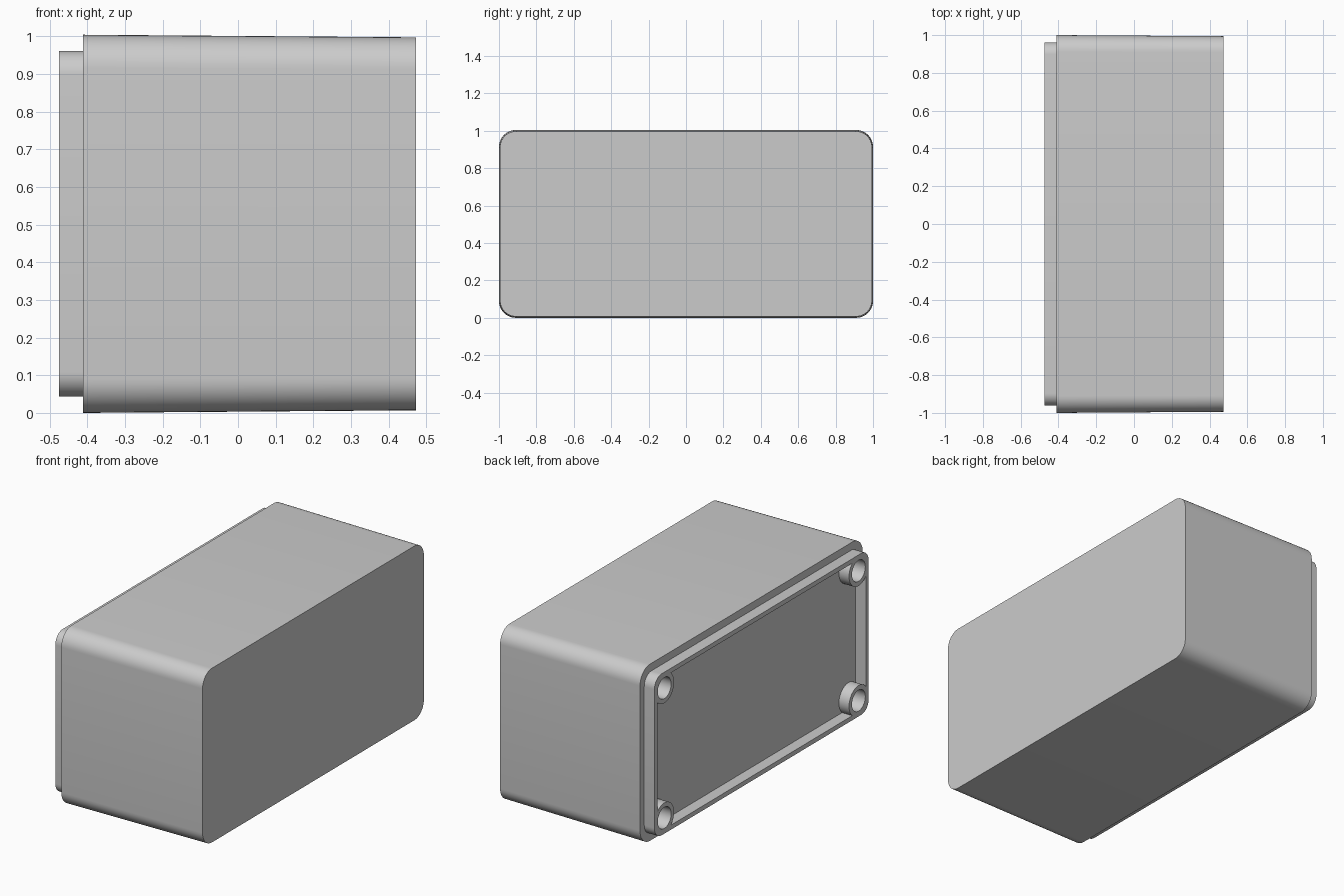
import bpy, bmesh, math
from mathutils import Matrix, Vector

cube = bpy.data.objects.get("Cube")
if cube:
    bpy.data.objects.remove(cube, do_unlink=True)

MID_Z = 0.502
RIM_X, LIP_X, END_X = -0.411, -0.475, 0.473

grey = bpy.data.materials.new("light grey plastic")
grey.use_nodes = True
colour = (0.6, 0.6, 0.6, 1)
grey.diffuse_color = colour
grey.node_tree.nodes["Principled BSDF"].inputs["Base Color"].default_value = colour


def rounded_ring(bm, x, half_y, half_z, radius, steps=10):
    """Rounded rectangle of vertices in the plane at x."""
    ring = []
    for quarter, (sy, sz) in enumerate([(1, 1), (-1, 1), (-1, -1), (1, -1)]):
        for i in range(steps + 1):
            a = (quarter + i / steps) * math.pi / 2
            y = sy * (half_y - radius) + radius * math.cos(a)
            z = sz * (half_z - radius) + radius * math.sin(a)
            ring.append(bm.verts.new((x, y, MID_Z + z)))
    return ring


def make_object(name, bm):
    bmesh.ops.recalc_face_normals(bm, faces=bm.faces)
    mesh = bpy.data.meshes.new(name)
    bm.to_mesh(mesh)
    bm.free()
    mesh.materials.append(grey)
    obj = bpy.data.objects.new(name, mesh)
    bpy.context.collection.objects.link(obj)
    return obj


def corner_cylinders(name, radius, x0, x1):
    """One cylinder along x in each corner."""
    bm = bmesh.new()
    for sy in (-1, 1):
        for sz in (-1, 1):
            place = Matrix.Translation(Vector(((x0 + x1) / 2, sy * 0.872, MID_Z + sz * 0.369)))
            bmesh.ops.create_cone(bm, cap_ends=True, segments=32, radius1=radius, radius2=radius,
                                  depth=x1 - x0, matrix=place @ Matrix.Rotation(math.pi / 2, 4, 'Y'))
    obj = make_object(name, bm)
    obj.hide_render = True
    return obj


# Tapered housing with a stepped lip and shallow recess on the open side
bm = bmesh.new()
rings = [rounded_ring(bm, *section) for section in (
    (END_X, 0.994, 0.495, 0.085),
    (RIM_X, 1.0, 0.502, 0.09),
    (RIM_X, 0.962, 0.459, 0.065),
    (LIP_X, 0.962, 0.459, 0.065),
    (LIP_X, 0.936, 0.433, 0.04),
    (RIM_X, 0.936, 0.433, 0.04),
)]
for a, b in zip(rings, rings[1:]):
    for i in range(len(a)):
        j = (i + 1) % len(a)
        bm.faces.new((a[i], a[j], b[j], b[i]))
bm.faces.new(rings[0])
bm.faces.new(rings[-1])
housing = make_object("housing", bm)

# Screw bosses joined on, then their holes bored
bosses = corner_cylinders("screw_bosses", 0.086, LIP_X, RIM_X + 0.05)
holes = corner_cylinders("screw_holes", 0.06, LIP_X - 0.05, 0.0)
bpy.context.view_layer.objects.active = housing
housing.select_set(True)
for tool, operation in ((bosses, 'UNION'), (holes, 'DIFFERENCE')):
    mod = housing.modifiers.new(tool.name, 'BOOLEAN')
    mod.object = tool
    mod.operation = operation
    mod.solver = 'EXACT'
    bpy.ops.object.modifier_apply(modifier=mod.name)
for tool in (bosses, holes):
    bpy.data.objects.remove(tool, do_unlink=True)

bpy.ops.object.shade_smooth_by_angle(angle=math.radians(30))
